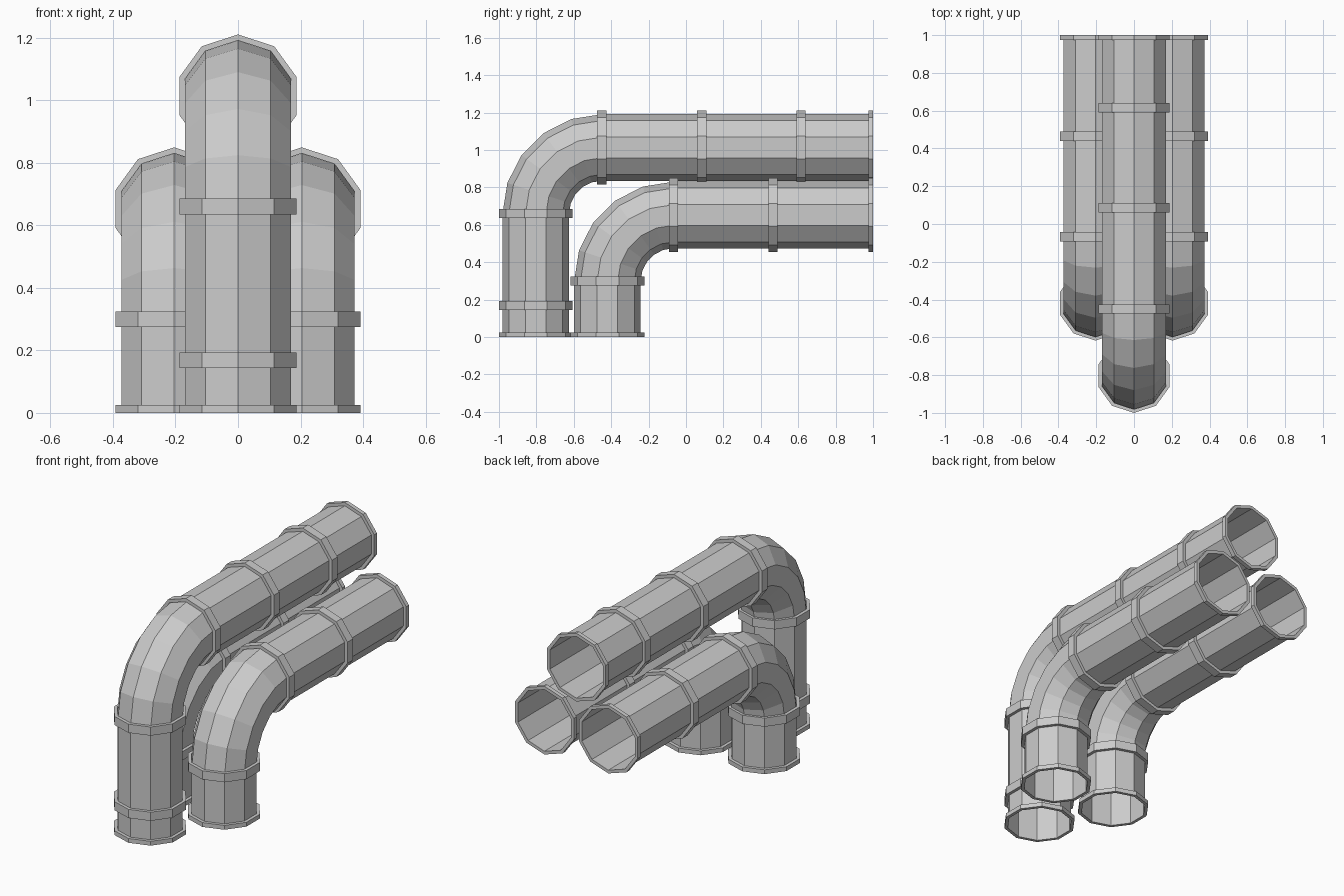
import bpy, bmesh
from math import sin, cos, pi
from mathutils import Vector

if "Cube" in bpy.data.objects:
    bpy.data.objects.remove(bpy.data.objects["Cube"])

SIDES, PIPE_R, COLLAR_R, BEND_R, BEND_STEPS = 10, 0.178, 0.197, 0.353, 5


def add_ring(bm, x, y, z, tilt, radius):
    """Decagon around (x, y, z); tilt 0 faces up, tilt pi/2 faces +y."""
    out = Vector((0, -cos(tilt), sin(tilt)))
    side = Vector((1, 0, 0))
    c = Vector((x, y, z))
    return [bm.verts.new(c + radius * (cos(a) * out + sin(a) * side))
            for a in (2 * pi * i / SIDES for i in range(SIDES))]


def sweep(name, stations, closed=False):
    bm = bmesh.new()
    rings = [add_ring(bm, *s) for s in stations]
    pairs = list(zip(rings, rings[1:]))
    if closed:
        pairs.append((rings[-1], rings[0]))
    for a, b in pairs:
        for i in range(SIDES):
            j = (i + 1) % SIDES
            bm.faces.new((a[i], a[j], b[j], b[i]))
    mesh = bpy.data.meshes.new(name)
    bm.to_mesh(mesh)
    bm.free()
    ob = bpy.data.objects.new(name, mesh)
    bpy.context.collection.objects.link(ob)


def collar(name, x, y, z, tilt, start, end):
    """Raised band with flat end rims, measured along the pipe axis."""
    st = []
    for d, r in ((start, PIPE_R), (start, COLLAR_R), (end, COLLAR_R), (end, PIPE_R)):
        st.append((x, y + d * sin(tilt), z + d * cos(tilt), tilt, r))
    sweep(name, st)


def elbow_pipe(name, x, y, top, low_collars, long_collars):
    # Open tube: riser, quarter bend, long run to the back
    cy, cz = y + BEND_R, top - BEND_R
    st = [(x, y, 0, 0, PIPE_R)]
    for k in range(BEND_STEPS + 1):
        t = pi / 2 * k / BEND_STEPS
        st.append((x, cy - BEND_R * cos(t), cz + BEND_R * sin(t), t, PIPE_R))
    st.append((x, 1, top, pi / 2, PIPE_R))
    sweep(name, st)
    # Half-width collars on both open ends
    collar(name + "_base_collar", x, y, 0, 0, 0, 0.025)
    collar(name + "_end_collar", x, 1, top, pi / 2, -0.025, 0)
    # Full collars at joints
    for z in low_collars + [cz]:
        collar(name + "_riser_collar", x, y, z, 0, -0.025, 0.025)
    for yy in [cy] + long_collars:
        collar(name + "_run_collar", x, yy, top, pi / 2, -0.025, 0.025)


# Tall pipe in the middle, two lower pipes beside it
elbow_pipe("upper_pipe", 0, -0.803, 1.013, [0.168], [0.085, 0.615])
for side, label in ((-1, "left"), (1, "right")):
    elbow_pipe(label + "_lower_pipe", side * 0.204, -0.42, 0.652, [], [0.465])
